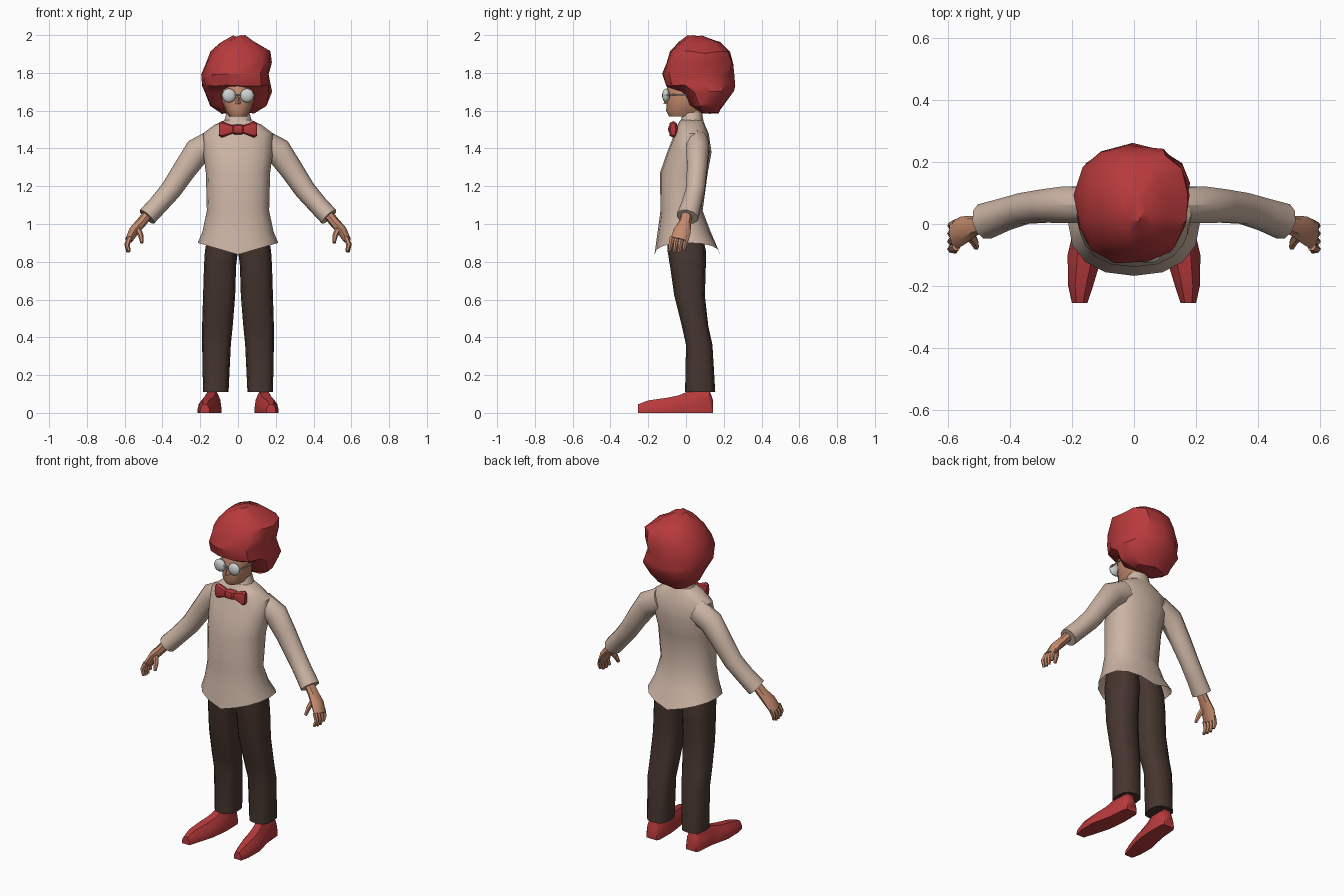
import bpy, bmesh, math, random
from mathutils import Vector as V

if "Cube" in bpy.data.objects:
    bpy.data.objects.remove(bpy.data.objects["Cube"])

random.seed(4)


def material(name, rgb):
    m = bpy.data.materials.new(name)
    m.diffuse_color = (*rgb, 1)
    m.use_nodes = True
    m.node_tree.nodes["Principled BSDF"].inputs["Base Color"].default_value = m.diffuse_color
    return m


RED = material("deep red", (0.48, 0.042, 0.045))
BEIGE = material("beige cloth", (0.60, 0.455, 0.37))
BROWN = material("dark brown cloth", (0.062, 0.037, 0.028))
SKIN = material("skin", (0.56, 0.26, 0.155))
GREY = material("light grey", (0.62, 0.63, 0.63))


def se(angle, p):
    """Point on a unit superellipse (p=2 circle, larger is boxier)."""
    c, s = math.cos(angle), math.sin(angle)
    return (math.copysign(abs(c) ** (2 / p), c), math.copysign(abs(s) ** (2 / p), s))


def loft(name, rings, mat, mirror=False, cap_start=True, cap_end=True, angle=40):
    """Skin a list of equal-length point rings."""
    bm = bmesh.new()
    vs = [[bm.verts.new(p) for p in r] for r in rings]
    n = len(vs[0])
    for a, b in zip(vs, vs[1:]):
        for i in range(n):
            j = (i + 1) % n
            bm.faces.new((a[i], a[j], b[j], b[i]))
    if cap_start:
        bm.faces.new(vs[0][::-1])
    if cap_end:
        bm.faces.new(vs[-1])
    bmesh.ops.recalc_face_normals(bm, faces=bm.faces[:])
    return finish(name, bm, mat, mirror, angle)


def finish(name, bm, mat, mirror=False, angle=40):
    me = bpy.data.meshes.new(name)
    bm.to_mesh(me)
    bm.free()
    me.materials.append(mat)
    ob = bpy.data.objects.new(name, me)
    bpy.context.collection.objects.link(ob)
    bpy.ops.object.select_all(action='DESELECT')
    ob.select_set(True)
    bpy.context.view_layer.objects.active = ob
    bpy.ops.object.shade_smooth_by_angle(angle=math.radians(angle))
    if mirror:
        ob.modifiers.new("mirror", 'MIRROR')
    return ob


def flat_ring(z, x0, x1, y0, y1, n=12, p=2.3, jitter=0.0):
    """Horizontal section filling the given x and y extents."""
    pts = []
    for i in range(n):
        c, s = se(2 * math.pi * i / n + math.pi / 2, p)
        pts.append(V(((x0 + x1) / 2 + c * (x1 - x0) / 2,
                      (y0 + y1) / 2 + s * (y1 - y0) / 2, z))
                   + V([random.uniform(-jitter, jitter) for _ in range(3)]))
    return pts


def tube(name, path, mat, n=8, mirror=True, cap_start=True):
    """Tube through (x, y, z, in-plane radius, y radius) stations."""
    pts = [V(s[:3]) for s in path]
    rings = []
    for k, s in enumerate(path):
        t = (pts[min(k + 1, len(pts) - 1)] - pts[max(k - 1, 0)]).normalized()
        u = t.cross(V((0, 1, 0))).normalized()
        v = u.cross(t).normalized()
        rings.append([pts[k] + u * s[3] * math.cos(2 * math.pi * i / n)
                      + v * s[4] * math.sin(2 * math.pi * i / n) for i in range(n)])
    return loft(name, rings, mat, mirror, cap_start)


# Shirt body with a hem that dips at front and back
torso = [(1.55, .07, -.03, .09), (1.525, .125, -.045, .10), (1.48, .185, -.06, .12),
         (1.38, .185, -.10, .135), (1.27, .17, -.138, .115), (1.07, .165, -.135, .088),
         (0.96, .188, -.15, .13)]
rings = [flat_ring(z, -w, w, a, b, 16) for z, w, a, b in torso]
hem = flat_ring(0.9, -.213, .213, -.167, .182, 16)
for p in hem:
    p.z -= 0.062 * (1 - abs(p.x) / .213)
loft("shirt_body", rings + [hem], BEIGE, cap_end=False)

# Collar
loft("shirt_collar", [flat_ring(1.53, -.078, .078, -.035, .095),
                      flat_ring(1.59, -.06, .06, -.015, .085)], BEIGE)

# Sleeves
tube("sleeve", [(.12, .06, 1.43, .075, .06), (.215, .062, 1.385, .072, .062),
                (.285, .058, 1.285, .062, .056), (.355, .05, 1.18, .056, .052),
                (.42, .03, 1.105, .052, .054), (.482, .008, 1.038, .052, .06)], BEIGE, n=10)

# Hands: palm, four fingers and thumb
tube("palm", [(.47, .005, 1.06, .027, .03), (.51, -.005, 1.01, .027, .032),
              (.55, -.02, .965, .027, .046), (.578, -.035, .915, .02, .048)], SKIN)
for k in range(4):
    y = .002 - k * .025
    drop = (.012, 0, 0, .006)[k]
    tube("finger_%d" % (k + 1),
         [(.572, y, .93, .015, .014), (.588, y - .008, .89, .014, .013),
          (.585 - .003 * k, y - .014, .85 + drop, .009, .009)], SKIN, n=6)
tube("thumb", [(.535, -.03, .985, .018, .018), (.515, -.055, .94, .014, .016),
               (.508, -.075, .90, .009, .01)], SKIN, n=6)

# Trouser legs
legs = [(.11, .05, .185, -.005, .155), (.36, .038, .19, 0, .14), (.46, .028, .19, -.022, .118),
        (.62, .015, .185, -.062, .10), (.78, .01, .18, -.085, .105), (.86, 0, .175, -.098, .105),
        (.97, 0, .155, -.10, .08)]
loft("trouser_leg", [flat_ring(*r, n=12, p=2.6) for r in legs], BROWN, mirror=True)

# Shoes: flat-soled sections running heel to toe
shoe = [(.142, .10, .168, .07), (.125, .09, .178, .118), (.02, .088, .186, .118),
        (-.04, .094, .20, .092), (-.10, .102, .214, .08), (-.20, .132, .212, .066),
        (-.255, .15, .20, .045)]
section = [(0, 0), (0, .25), (.06, .6), (.28, 1), (.72, 1), (.94, .6), (1, .25), (1, 0)]
loft("shoe", [[(a + (b - a) * u, y, h * v) for u, v in section] for y, a, b, h in shoe],
     RED, mirror=True)

# Head, neck and nose
loft("neck", [flat_ring(z, -.055, .055, -.008, .085, 10) for z in (1.53, 1.63)], SKIN)
head = [(1.568, .045, -.09, .07), (1.60, .066, -.106, .09), (1.65, .084, -.10, .12),
        (1.74, .09, -.10, .12), (1.80, .07, -.06, .10)]
loft("head", [flat_ring(z, -w, w, a, b, 12) for z, w, a, b in head], SKIN, angle=50)
loft("nose", [[(-.009, -.095, 1.675), (.009, -.095, 1.675), (0, -.105, 1.675)],
              [(-.016, -.095, 1.635), (.016, -.095, 1.635), (0, -.12, 1.635)]], SKIN)

# Hair: lumpy rings, recessed behind the face below the fringe
hair = [(1.59, -.09, .09, .07, .175), (1.63, -.15, .155, .01, .20), (1.70, -.182, .178, -.035, .247),
        (1.735, -.19, .175, -.115, .255), (1.79, -.192, .168, -.13, .255),
        (1.85, -.175, .18, -.112, .255), (1.91, -.14, .172, -.085, .24),
        (1.96, -.095, .10, -.04, .19), (1.995, -.03, .035, .01, .10)]
loft("hair", [flat_ring(*r, n=13, p=2.25, jitter=.007) for r in hair], RED, angle=35)

# Glasses: domed lenses, bridge and temple arms
bm = bmesh.new()
bmesh.ops.create_uvsphere(bm, u_segments=14, v_segments=10, radius=.037)
for v in bm.verts:
    v.co = V((v.co.x + .048, v.co.y * .55 - .106, v.co.z + 1.68))
finish("lens", bm, GREY, mirror=True)


def bar(name, a, b, r, mirror):
    d = V(b) - V(a)
    q = d.to_track_quat('Z', 'Y')
    circ = [q @ V((r * math.cos(i * math.pi / 3), r * math.sin(i * math.pi / 3), 0)) for i in range(6)]
    loft(name, [[V(e) + c for c in circ] for e in (a, b)], GREY, mirror)


bar("glasses_bridge", (-.02, -.112, 1.685), (.02, -.112, 1.685), .004, False)
bar("glasses_arm", (.082, -.106, 1.685), (.093, .02, 1.685), .004, True)

# Bow tie: sections across x, pinched beside the knot
bow = [(.10, .034, .014), (.085, .044, .024), (.03, .022, .018), (.02, .026, .028)]
bow = [(-x, h, d) for x, h, d in bow] + [(x, h, d) for x, h, d in bow[::-1]]
loft("bow_tie", [[(x, -.068 + d * c, 1.505 - .004 + h * s)
                  for c, s in (se(math.pi * i / 4, 2.6) for i in range(8))]
                 for x, h, d in bow], RED)
